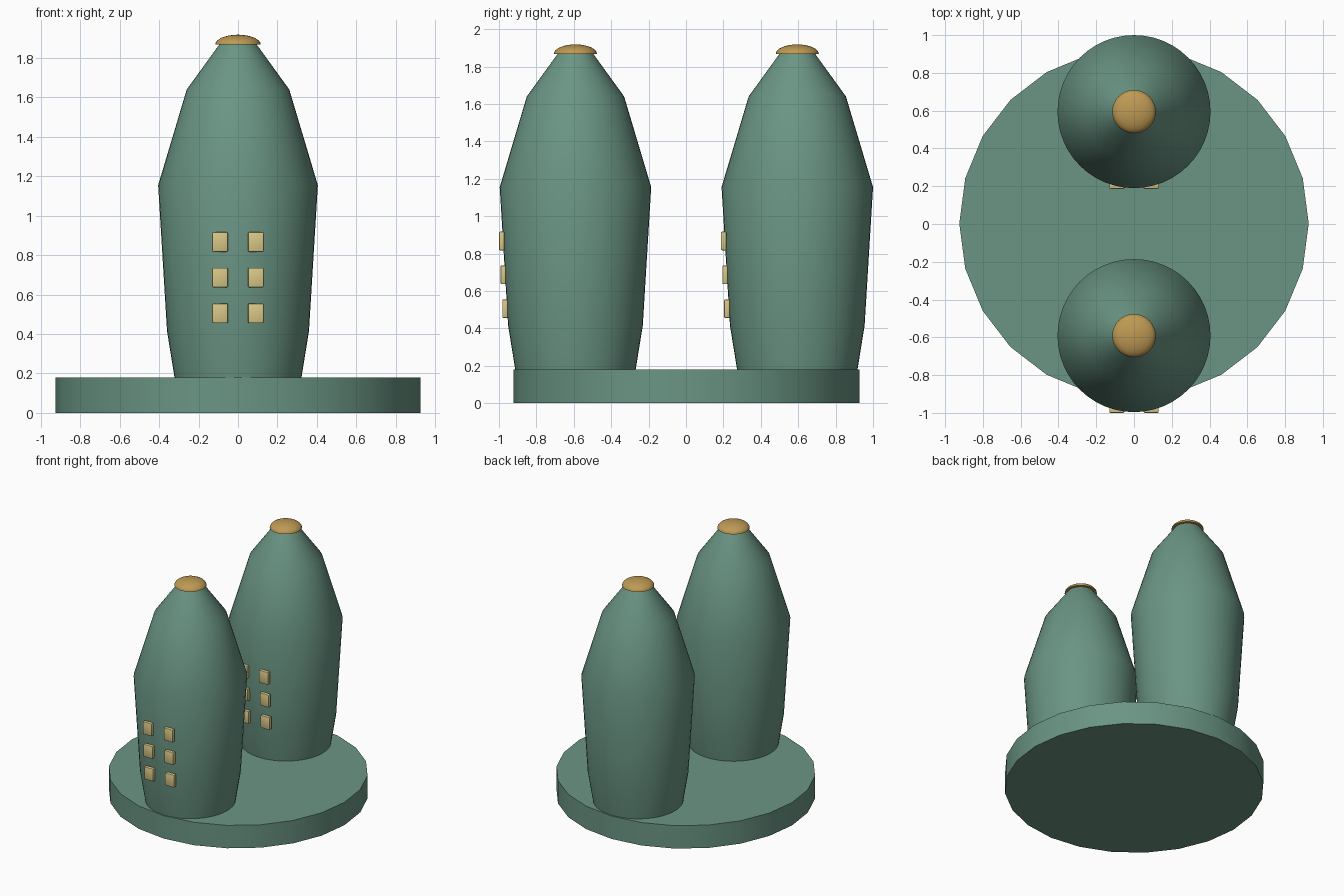
import bpy
import bmesh
import math

if "Cube" in bpy.data.objects:
    bpy.data.objects.remove(bpy.data.objects["Cube"])


def srgb(r, g, b):
    lin = [(c / 255 / 12.92) if c < 11 else ((c / 255 + 0.055) / 1.055) ** 2.4 for c in (r, g, b)]
    return (*lin, 1.0)


def material(name, rgb):
    m = bpy.data.materials.new(name)
    m.diffuse_color = srgb(*rgb)
    m.use_nodes = True
    m.node_tree.nodes["Principled BSDF"].inputs["Base Color"].default_value = m.diffuse_color
    return m


GREEN = material("sage green", (106, 149, 132))
GOLD = material("antique gold", (190, 154, 84))
CREAM = material("warm cream", (216, 199, 135))


def finish(bm, name, mat, angle):
    bmesh.ops.recalc_face_normals(bm, faces=bm.faces)
    me = bpy.data.meshes.new(name)
    bm.to_mesh(me)
    bm.free()
    me.materials.append(mat)
    ob = bpy.data.objects.new(name, me)
    bpy.context.collection.objects.link(ob)
    bpy.ops.object.select_all(action="DESELECT")
    ob.select_set(True)
    bpy.context.view_layer.objects.active = ob
    bpy.ops.object.shade_smooth_by_angle(angle=math.radians(angle))
    return ob


def lathe(name, profile, sides, y, mat):
    """Solid of revolution from (radius, height) points, capped at both ends."""
    bm = bmesh.new()
    rings = []
    for r, z in profile:
        rings.append([bm.verts.new((r * math.cos(2 * math.pi * i / sides),
                                    y + r * math.sin(2 * math.pi * i / sides), z))
                      for i in range(sides)])
    for a, b in zip(rings, rings[1:]):
        for i in range(sides):
            j = (i + 1) % sides
            bm.faces.new((a[i], a[j], b[j], b[i]))
    bm.faces.new(rings[0][::-1])
    bm.faces.new(rings[-1])
    return finish(bm, name, mat, 35)


def window(name, x, y_front, z):
    """Small rounded block with its front face at y_front."""
    bm = bmesh.new()
    bmesh.ops.create_cube(bm, size=1)
    for v in bm.verts:
        v.co = (x + v.co.x * 0.08, y_front + 0.015 + v.co.y * 0.03, z + v.co.z * 0.10)
    bmesh.ops.bevel(bm, geom=bm.edges[:], offset=0.007, segments=2, profile=0.5, affect="EDGES")
    return finish(bm, name, CREAM, 35)


# Round base
lathe("base_disc", [(0.925, 0), (0.925, 0.18)], 24, 0.003, GREEN)

# Two towers with domed caps and windows
BODY = [(0.322, 0.18), (0.36, 0.415), (0.405, 1.155), (0.26, 1.64), (0.09, 1.875)]
DOME = [(0.115 * math.cos(a), 1.868 + 0.05 * math.sin(a))
        for a in (math.radians(d) for d in range(0, 89, 11))]

for label, y in (("front", -0.591), ("rear", 0.595)):
    lathe(label + "_tower", BODY, 48, y, GREEN)
    lathe(label + "_tower_cap", DOME, 32, y, GOLD)
    for row, (z, reach) in enumerate(((0.505, 0.391), (0.686, 0.401), (0.867, 0.409))):
        for side, x in (("left", -0.091), ("right", 0.091)):
            window(f"{label}_window_{side}_{row + 1}", x, y - reach, z)
